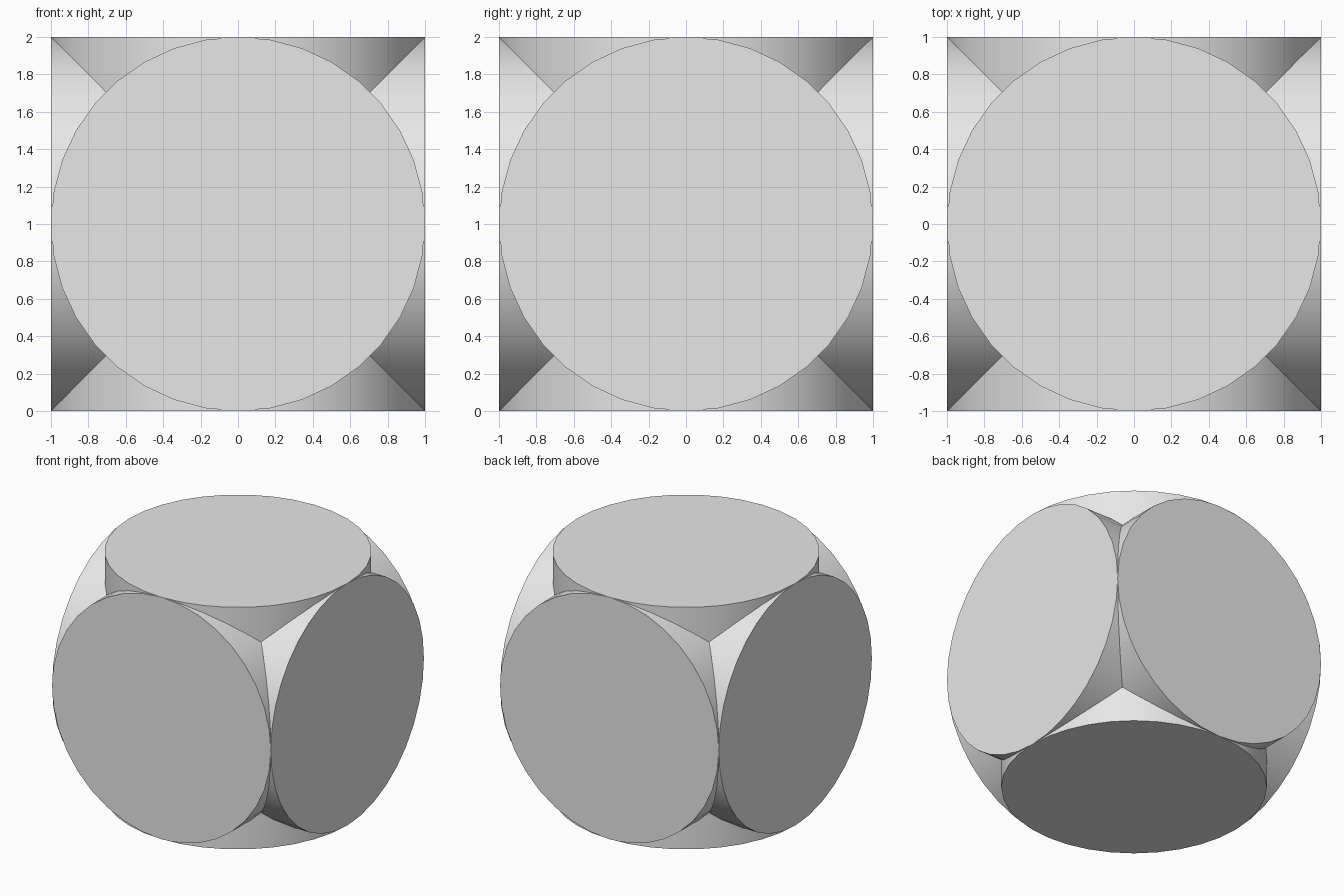
import bpy, math

cube = bpy.data.objects.get("Cube")
if cube:
    bpy.data.objects.remove(cube, do_unlink=True)

# Single plain grey
grey = bpy.data.materials.new("light_grey")
grey.use_nodes = True
colour = (0.8, 0.8, 0.8, 1.0)
grey.diffuse_color = colour
grey.node_tree.nodes["Principled BSDF"].inputs["Base Color"].default_value = colour


def drum(name, rotation):
    """Cylinder of radius 1 and length 2 through the shared centre."""
    bpy.ops.mesh.primitive_cylinder_add(
        vertices=36, radius=1, depth=2, location=(0, 0, 1), rotation=rotation)
    ob = bpy.context.object
    ob.name = name
    ob.data.materials.append(grey)
    bpy.ops.object.transform_apply(location=False, rotation=True, scale=False)
    bpy.ops.object.shade_smooth_by_angle(angle=math.radians(30))


# Three equal drums crossing at right angles
q = math.pi / 2
drum("vertical_cylinder", (0, 0, 0))
drum("side_to_side_cylinder", (0, q, 0))
drum("front_to_back_cylinder", (q, 0, 0))
